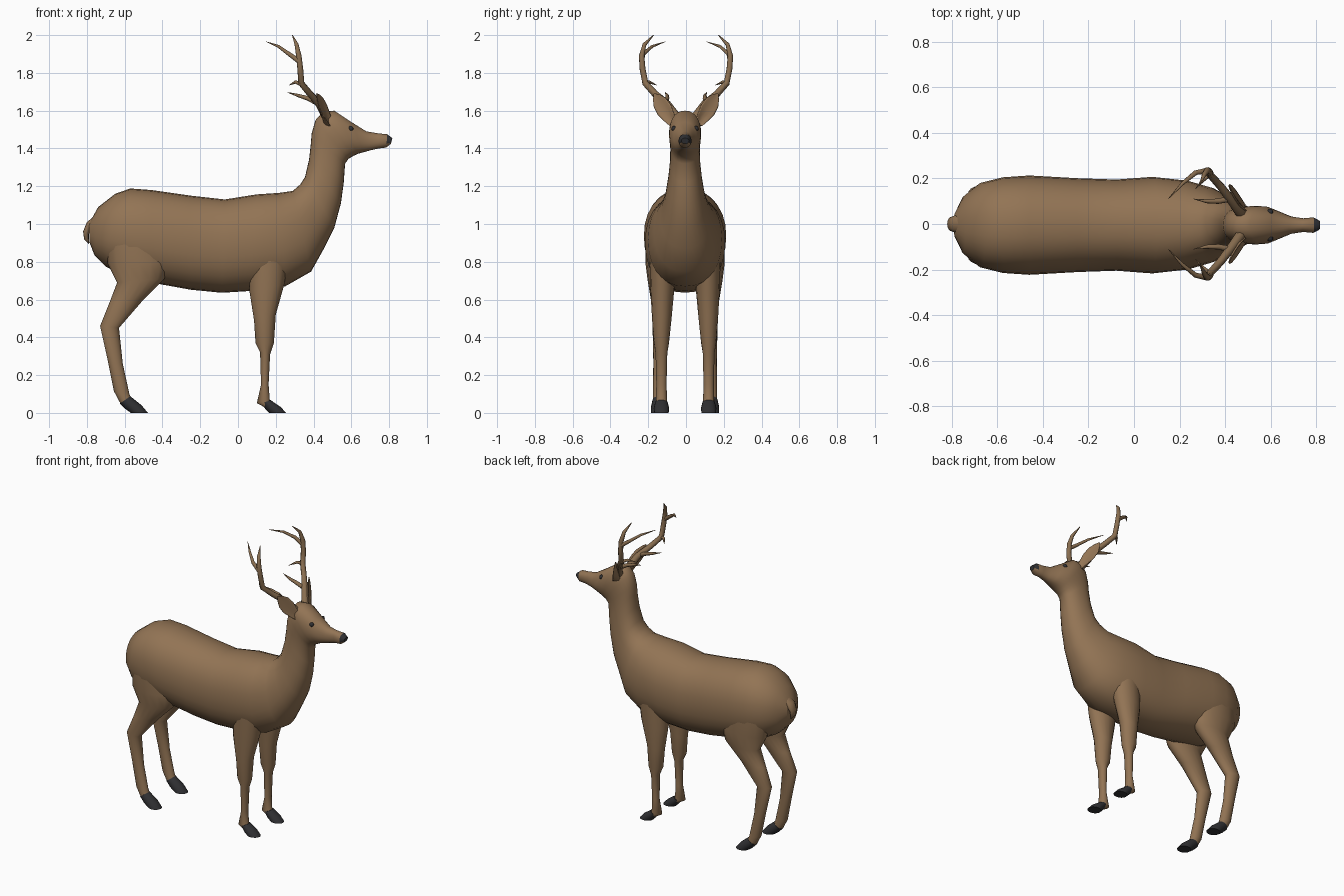
import bpy, bmesh, math
from mathutils import Vector as V


def material(name, rgb):
    m = bpy.data.materials.new(name)
    m.diffuse_color = (*rgb, 1)
    return m


BROWN = material("brown coat", (0.29, 0.175, 0.09))
HORN = material("antler brown", (0.25, 0.155, 0.08))
DARK = material("dark hoof", (0.03, 0.03, 0.033))


def loft(name, rings, mats, n=16, cup=0.0, square=1.0, rule=None):
    """Skin rings given as (centre, u axis, v axis); cup bends the ring edges along u."""
    def p(c):
        return math.copysign(abs(c) ** square, c)
    bm = bmesh.new()
    loops = []
    for c, u, v in rings:
        loop = []
        for i in range(n):
            t = 2 * math.pi * i / n
            co, si = math.cos(t), math.sin(t)
            loop.append(bm.verts.new(c + u * (p(co) + cup * si * si) + v * p(si)))
        loops.append(loop)
    for a, b in zip(loops, loops[1:]):
        for i in range(n):
            j = (i + 1) % n
            bm.faces.new((a[i], a[j], b[j], b[i]))
    bm.faces.new(loops[0])
    bm.faces.new(loops[-1])
    bmesh.ops.recalc_face_normals(bm, faces=bm.faces)
    for f in bm.faces:
        f.smooth = len(f.verts) == 4
        if rule and rule(f.calc_center_median()):
            f.material_index = 1
    me = bpy.data.meshes.new(name)
    bm.to_mesh(me)
    bm.free()
    ob = bpy.data.objects.new(name, me)
    bpy.context.collection.objects.link(ob)
    for m in mats:
        me.materials.append(m)
    return ob


def section(xa, za, xb, zb, w, y=0.0):
    """Ring spanning two outline points in the side view, with half width w."""
    a, b = V((xa, y, za)), V((xb, y, zb))
    return (a + b) / 2, (a - b) / 2, V((0, w, 0))


def tube(name, pts, radii, mat, s):
    """Tapered round branch through points; s mirrors it in y."""
    pts = [V((x, y * s, z)) for x, y, z in pts]
    rings = []
    for i, c in enumerate(pts):
        d = (pts[min(i + 1, len(pts) - 1)] - pts[max(i - 1, 0)]).normalized()
        u = d.cross(V((0.3, 1, 0.1))).normalized()
        rings.append((c, u * radii[i], d.cross(u) * radii[i]))
    return loft(name, rings, [mat], n=8)


# Trunk, neck and head: (top x, z, bottom x, z, half width)
body = [
    (-0.79, 1.00, -0.785, 0.90, 0.05), (-0.74, 1.09, -0.76, 0.835, 0.125),
    (-0.65, 1.16, -0.70, 0.775, 0.185), (-0.57, 1.188, -0.58, 0.71, 0.21),
    (-0.46, 1.18, -0.46, 0.69, 0.218), (-0.25, 1.15, -0.25, 0.652, 0.206),
    (-0.07, 1.13, -0.085, 0.636, 0.20), (0.10, 1.157, 0.06, 0.645, 0.212),
    (0.22, 1.165, 0.25, 0.67, 0.195), (0.29, 1.175, 0.387, 0.748, 0.165),
    (0.33, 1.21, 0.455, 0.87, 0.13), (0.355, 1.25, 0.51, 0.98, 0.108),
    (0.376, 1.34, 0.545, 1.11, 0.09), (0.385, 1.42, 0.56, 1.22, 0.08),
    (0.39, 1.48, 0.567, 1.32, 0.078), (0.41, 1.55, 0.585, 1.345, 0.082),
    (0.45, 1.595, 0.61, 1.36, 0.085), (0.51, 1.60, 0.635, 1.372, 0.082),
    (0.60, 1.54, 0.665, 1.38, 0.06), (0.68, 1.49, 0.70, 1.39, 0.038),
    (0.74, 1.48, 0.745, 1.40, 0.03), (0.79, 1.475, 0.785, 1.405, 0.034),
    (0.817, 1.455, 0.81, 1.425, 0.02)]
loft("body", [section(*b, y=-0.005) for b in body], [BROWN, DARK], n=28, square=0.9,
     rule=lambda c: c.x > 0.795 and c.z > 1.43)

# Tail
loft("tail", [section(-0.75, 1.05, -0.75, 0.98, 0.04), section(-0.80, 1.01, -0.775, 0.97, 0.038),
              section(-0.82, 0.96, -0.79, 0.95, 0.03), section(-0.815, 0.92, -0.79, 0.92, 0.02),
              section(-0.79, 0.895, -0.787, 0.90, 0.004)], [BROWN], n=10)

# Legs and hooves: (front x, z, back x, z, half width, y)
hind_leg = [
    (-0.38, 0.95, -0.70, 0.95, 0.085, 0.12), (-0.36, 0.80, -0.69, 0.79, 0.085, 0.125),
    (-0.39, 0.71, -0.64, 0.69, 0.068, 0.13), (-0.50, 0.60, -0.68, 0.585, 0.05, 0.13),
    (-0.63, 0.45, -0.73, 0.46, 0.037, 0.135), (-0.61, 0.26, -0.69, 0.28, 0.03, 0.138),
    (-0.575, 0.10, -0.657, 0.115, 0.03, 0.14), (-0.56, 0.065, -0.62, 0.045, 0.03, 0.14)]
hind_hoof = [
    (-0.57, 0.088, -0.625, 0.05, 0.032, 0.14), (-0.51, 0.04, -0.595, 0.02, 0.041, 0.14),
    (-0.477, 0.0, -0.567, 0.0, 0.04, 0.14)]
front_leg = [
    (0.28, 0.90, 0.06, 0.88, 0.08, 0.11), (0.245, 0.68, 0.06, 0.65, 0.064, 0.12),
    (0.20, 0.52, 0.085, 0.49, 0.052, 0.123), (0.19, 0.37, 0.093, 0.37, 0.04, 0.125),
    (0.17, 0.31, 0.117, 0.32, 0.031, 0.125), (0.162, 0.15, 0.122, 0.15, 0.027, 0.125),
    (0.168, 0.07, 0.10, 0.052, 0.03, 0.125), (0.18, 0.045, 0.14, 0.03, 0.028, 0.125)]
front_hoof = [
    (0.172, 0.068, 0.125, 0.05, 0.032, 0.125), (0.225, 0.032, 0.145, 0.02, 0.041, 0.125),
    (0.255, 0.0, 0.165, 0.0, 0.038, 0.125)]

for s, side in ((1, "left"), (-1, "right")):
    for part, data, mat in (("hind_leg", hind_leg, BROWN), ("hind_hoof", hind_hoof, DARK),
                            ("front_leg", front_leg, BROWN), ("front_hoof", front_hoof, DARK)):
        loft(f"{side}_{part}", [section(*d[:5], y=d[5] * s - 0.005) for d in data], [mat])

    # Ear: cupped leaf opening forward
    base, tip = V((0.47, 0.06 * s, 1.53)), V((0.415, 0.168 * s, 1.69))
    axis = (tip - base).normalized()
    fwd = V((1, 0.35 * s, 0))
    fwd = (fwd - axis * fwd.dot(axis)).normalized()
    wide = axis.cross(fwd)
    loft(f"{side}_ear", [(base.lerp(tip, t), fwd * 0.014 * (1.1 - t), wide * w) for t, w in
                         ((0, 0.022), (0.2, 0.034), (0.45, 0.046), (0.7, 0.042), (0.88, 0.024), (1, 0.003))],
         [BROWN], n=14, cup=1.6)

    # Antler: main beam and three tines
    tube(f"{side}_antler_beam",
         [(0.47, 0.045, 1.56), (0.43, 0.10, 1.635), (0.38, 0.165, 1.69), (0.335, 0.215, 1.745),
          (0.33, 0.23, 1.82), (0.322, 0.235, 1.89), (0.31, 0.22, 1.95), (0.288, 0.172, 2.0)],
         [0.024, 0.021, 0.018, 0.017, 0.016, 0.015, 0.011, 0.002], HORN, s)
    tube(f"{side}_antler_upper_tine",
         [(0.325, 0.235, 1.86), (0.27, 0.225, 1.90), (0.215, 0.18, 1.94), (0.15, 0.11, 1.965)],
         [0.014, 0.011, 0.008, 0.001], HORN, s)
    tube(f"{side}_antler_small_tine",
         [(0.335, 0.22, 1.74), (0.305, 0.195, 1.752), (0.27, 0.155, 1.735)],
         [0.012, 0.009, 0.001], HORN, s)
    tube(f"{side}_antler_lower_tine",
         [(0.42, 0.11, 1.64), (0.37, 0.10, 1.665), (0.32, 0.10, 1.68), (0.262, 0.11, 1.697)],
         [0.014, 0.012, 0.009, 0.001], HORN, s)

    # Eye
    bpy.ops.mesh.primitive_uv_sphere_add(segments=12, ring_count=8, radius=0.014,
                                         location=(0.597, 0.058 * s - 0.005, 1.505))
    eye = bpy.context.object
    eye.name = f"{side}_eye"
    eye.data.materials.append(DARK)
    bpy.ops.object.shade_smooth()
